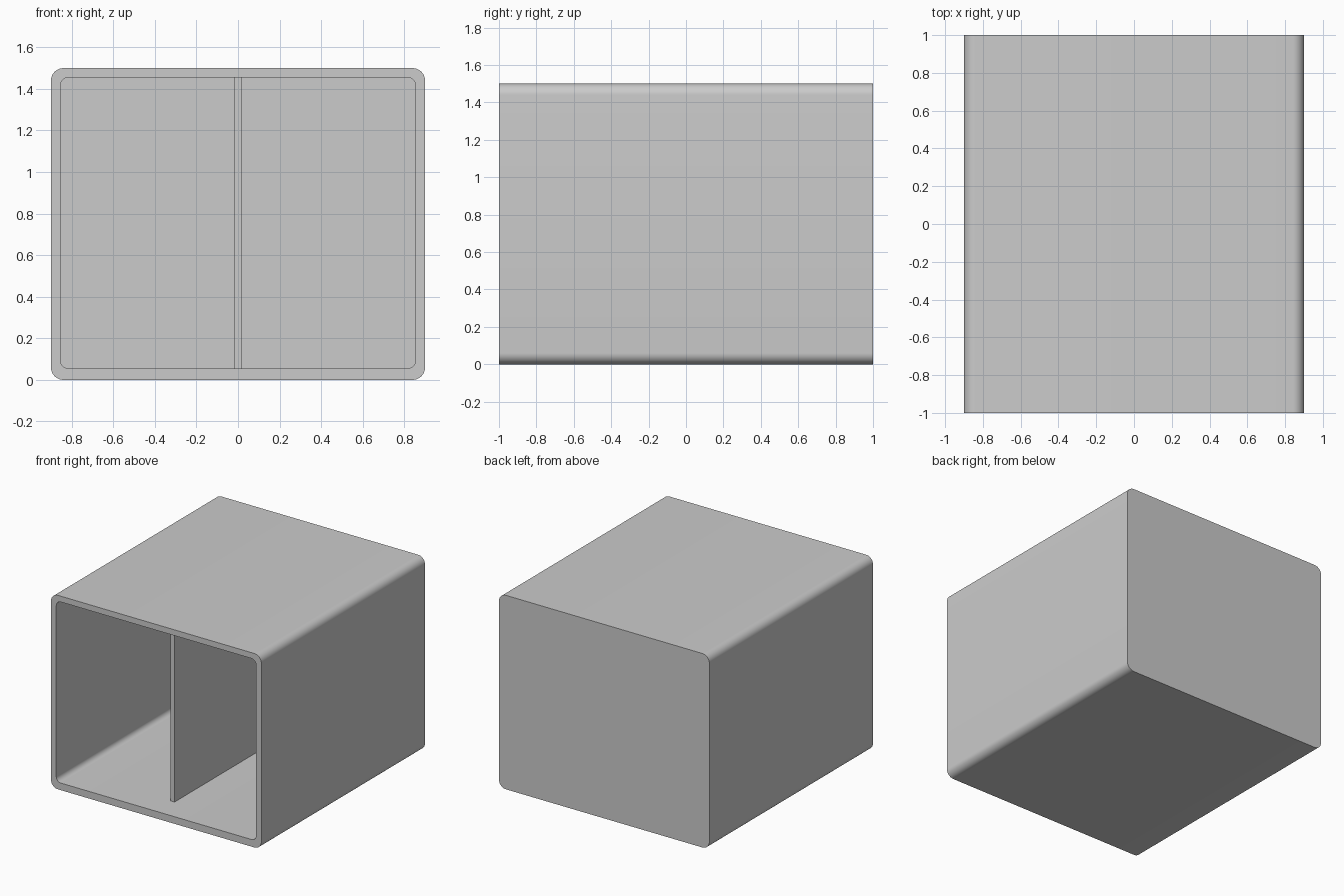
import bpy
import bmesh
from math import pi, sin, cos, radians

cube = bpy.data.objects.get("Cube")
if cube:
    bpy.data.objects.remove(cube, do_unlink=True)

grey = bpy.data.materials.new("plain grey")
grey.diffuse_color = (0.6, 0.6, 0.6, 1)
grey.use_nodes = True
grey.node_tree.nodes["Principled BSDF"].inputs["Base Color"].default_value = (0.6, 0.6, 0.6, 1)

WIDTH, DEPTH, HEIGHT = 1.8, 2.0, 1.5
SIDE, FLOOR, BACK = 0.045, 0.055, 0.05    # wall thicknesses
SEGMENTS = 10


def finish(bm, name):
    bmesh.ops.recalc_face_normals(bm, faces=bm.faces)
    mesh = bpy.data.meshes.new(name)
    bm.to_mesh(mesh)
    bm.free()
    mesh.materials.append(grey)
    obj = bpy.data.objects.new(name, mesh)
    bpy.context.collection.objects.link(obj)
    return obj


def rounded_ring(bm, y, half_width, low, high, radius):
    """Rounded rectangle of vertices in the plane at depth y."""
    corners = [(half_width - radius, high - radius), (radius - half_width, high - radius),
               (radius - half_width, low + radius), (half_width - radius, low + radius)]
    ring = []
    for i, (cx, cz) in enumerate(corners):
        for s in range(SEGMENTS + 1):
            a = (i + s / SEGMENTS) * pi / 2
            ring.append(bm.verts.new((cx + radius * cos(a), y, cz + radius * sin(a))))
    return ring


# Open-fronted housing: outer skin, front rim, inner skin, back panels
outer = (WIDTH / 2, 0, HEIGHT, 0.06)
inner = (WIDTH / 2 - SIDE, FLOOR, HEIGHT - SIDE, 0.04)
bm = bmesh.new()
rings = [rounded_ring(bm, DEPTH / 2, *outer),
         rounded_ring(bm, -DEPTH / 2, *outer),
         rounded_ring(bm, -DEPTH / 2, *inner),
         rounded_ring(bm, DEPTH / 2 - BACK, *inner)]
for a, b in zip(rings, rings[1:]):
    for i in range(len(a)):
        j = (i + 1) % len(a)
        bm.faces.new((a[i], a[j], b[j], b[i]))
bm.faces.new(rings[0])
bm.faces.new(rings[-1])
housing = finish(bm, "housing")
bpy.ops.object.select_all(action='DESELECT')
housing.select_set(True)
bpy.context.view_layer.objects.active = housing
bpy.ops.object.shade_smooth_by_angle(angle=radians(30))

# Upright centre divider, set back from the opening
bm = bmesh.new()
bmesh.ops.create_cube(bm, size=1)
low, high = FLOOR, HEIGHT - SIDE
front, rear = -0.8, DEPTH / 2 - BACK
for v in bm.verts:
    v.co.x *= 0.035
    v.co.y = front if v.co.y < 0 else rear
    v.co.z = low if v.co.z < 0 else high
finish(bm, "centre_divider")
